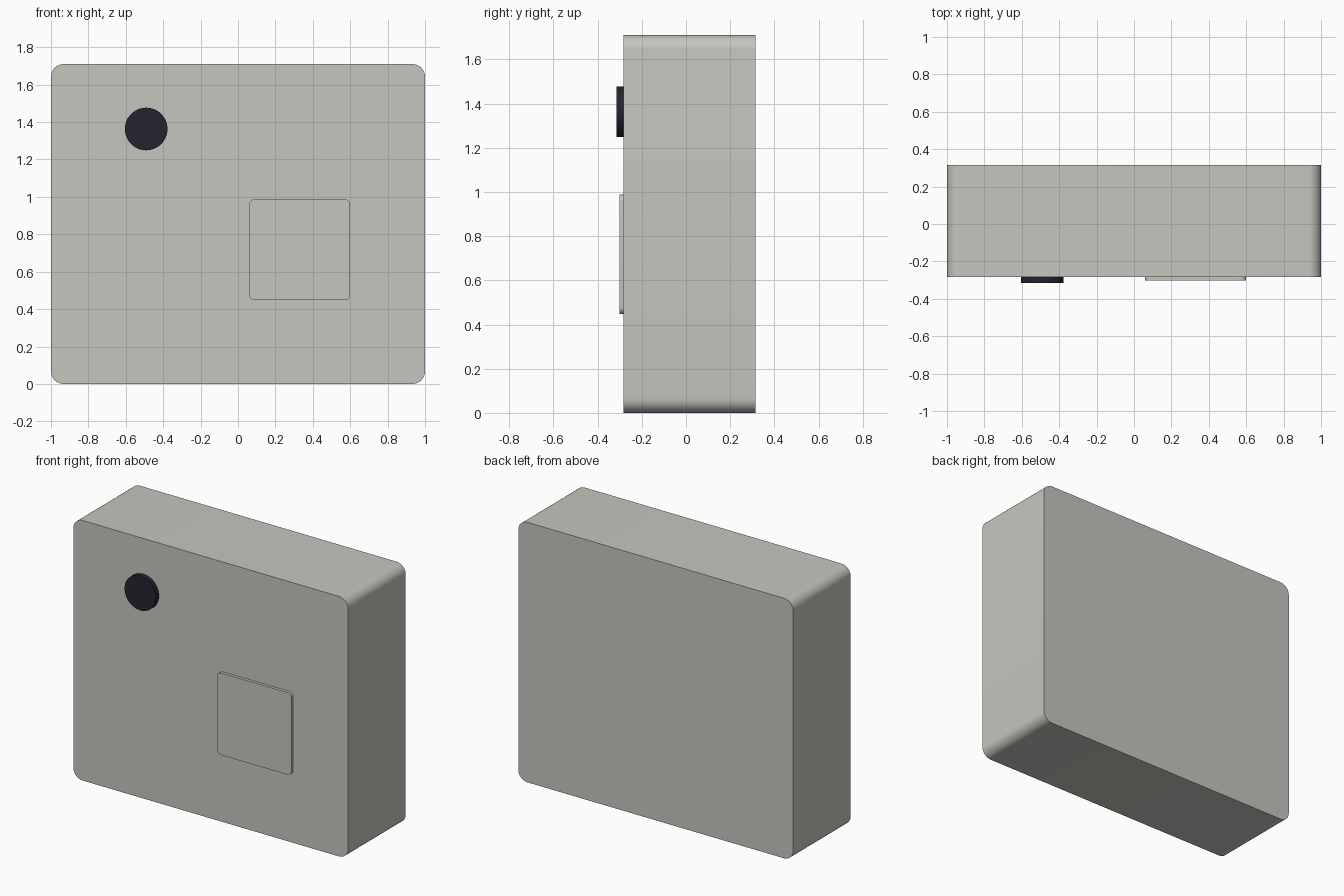
import bpy, bmesh
from math import radians, pi, cos, sin

if "Cube" in bpy.data.objects:
    bpy.data.objects.remove(bpy.data.objects["Cube"], do_unlink=True)


def material(name, color):
    mat = bpy.data.materials.new(name)
    mat.use_nodes = True
    mat.diffuse_color = color
    mat.node_tree.nodes["Principled BSDF"].inputs["Base Color"].default_value = color
    return mat


def extrude_profile(name, points, front, back, mat):
    """Extrude an outline in the x-z plane from y = front to y = back."""
    bm = bmesh.new()
    face = bm.faces.new([bm.verts.new((x, front, z)) for x, z in points])
    result = bmesh.ops.extrude_face_region(bm, geom=[face], use_keep_orig=True)
    for v in result["geom"]:
        if isinstance(v, bmesh.types.BMVert):
            v.co.y = back
    bmesh.ops.recalc_face_normals(bm, faces=bm.faces)
    mesh = bpy.data.meshes.new(name)
    bm.to_mesh(mesh)
    bm.free()
    mesh.materials.append(mat)
    obj = bpy.data.objects.new(name, mesh)
    bpy.context.collection.objects.link(obj)
    bpy.ops.object.select_all(action="DESELECT")
    obj.select_set(True)
    bpy.context.view_layer.objects.active = obj
    bpy.ops.object.shade_smooth_by_angle(angle=radians(30))
    return obj


def arc(x, z, r, start, sweep, steps):
    return [(x + r * cos(start + sweep * i / steps), z + r * sin(start + sweep * i / steps))
            for i in range(steps)]


def rounded_rectangle(x0, x1, z0, z1, r, steps=8):
    corners = [(x1 - r, z1 - r), (x0 + r, z1 - r), (x0 + r, z0 + r), (x1 - r, z0 + r)]
    points = []
    for i, (x, z) in enumerate(corners):
        # one extra step so that both ends of each quarter arc are included
        points += arc(x, z, r, i * pi / 2, pi / 2 * (steps + 1) / steps, steps + 1)
    return points


grey = material("warm grey", (0.57, 0.56, 0.52, 1))
black = material("blue black", (0.017, 0.017, 0.028, 1))

# Main housing with rounded corners seen from the front
extrude_profile("housing", rounded_rectangle(-1, 1, 0, 1.71, 0.067), -0.283, 0.315, grey)

# Raised square pad
extrude_profile("front_pad", rounded_rectangle(0.06, 0.6, 0.448, 0.988, 0.03), -0.302, -0.283, grey)

# Round dark button
extrude_profile("round_button", arc(-0.491, 1.363, 0.114, 0, 2 * pi, 48), -0.315, -0.283, black)
